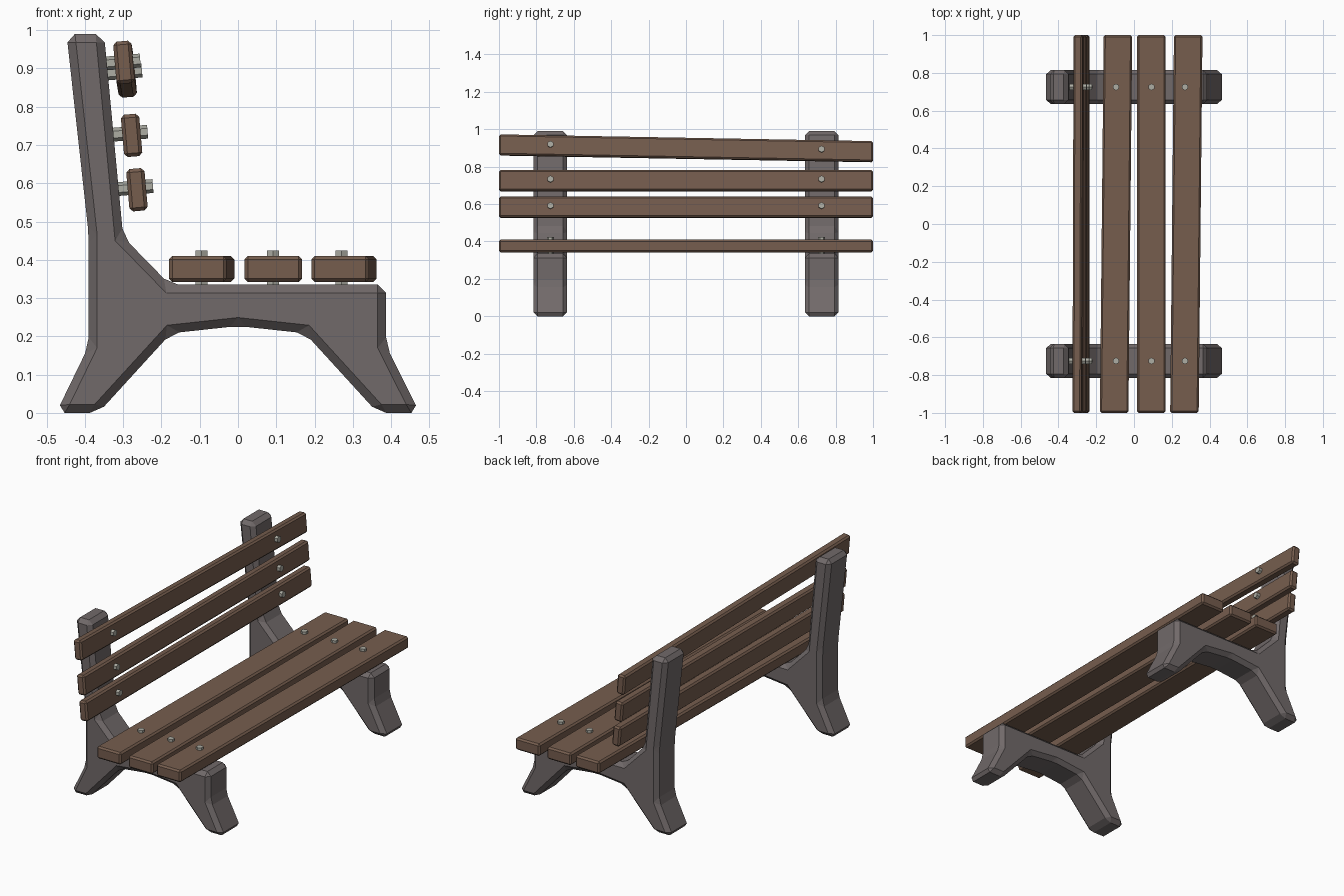
import bpy, bmesh, math
from mathutils import Matrix, Vector

cube = bpy.data.objects.get("Cube")
if cube:
    bpy.data.objects.remove(cube, do_unlink=True)


def material(name, rgb):
    m = bpy.data.materials.new(name)
    m.use_nodes = True
    m.diffuse_color = (*rgb, 1)
    m.node_tree.nodes["Principled BSDF"].inputs["Base Color"].default_value = (*rgb, 1)
    return m


WOOD = material("brown wood", (0.18, 0.11, 0.076))
CONCRETE = material("grey concrete", (0.165, 0.143, 0.143))
STEEL = material("pale steel", (0.42, 0.42, 0.37))
STAND_Y = 0.725
LEAN = math.radians(-5)


def finish(name, bm, mat, bevel=0):
    """Turn a bmesh into an object, optionally with chamfered edges."""
    bmesh.ops.recalc_face_normals(bm, faces=bm.faces)
    if bevel:
        bmesh.ops.bevel(bm, geom=bm.edges[:], offset=bevel, segments=1,
                        affect='EDGES', clamp_overlap=True)
    mesh = bpy.data.meshes.new(name)
    bm.to_mesh(mesh)
    bm.free()
    mesh.materials.append(mat)
    ob = bpy.data.objects.new(name, mesh)
    bpy.context.collection.objects.link(ob)
    return ob


def stand(name, y):
    # Side profile: back post, seat rest, two splayed feet and the arch
    profile = [(-0.475, 0), (-0.39, 0.175), (-0.39, 0.465), (-0.448, 0.99),
               (-0.35, 0.99), (-0.3, 0.46), (-0.178, 0.335), (0.387, 0.335),
               (0.387, 0.175), (0.475, 0), (0.365, 0), (0.175, 0.208),
               (0, 0.227), (-0.175, 0.208), (-0.365, 0)]
    bm = bmesh.new()
    face = bm.faces.new([bm.verts.new((x, y - 0.09, z)) for x, z in profile])
    side = bmesh.ops.extrude_face_region(bm, geom=[face])["geom"]
    bmesh.ops.translate(bm, vec=(0, 0.18, 0),
                        verts=[v for v in side if isinstance(v, bmesh.types.BMVert)])
    return finish(name, bm, CONCRETE, 0.022)


def slat(name, size, near, far, lean=0):
    """Board whose centre line runs from near (y = -1) to far (y = 1), given as (x, z)."""
    bm = bmesh.new()
    bmesh.ops.create_cube(bm, size=1)
    bmesh.ops.scale(bm, vec=(size[0], 2, size[1]), verts=bm.verts)
    bmesh.ops.rotate(bm, matrix=Matrix.Rotation(lean, 3, 'Y'), verts=bm.verts)
    for v in bm.verts:
        end = near if v.co.y < 0 else far
        v.co += Vector((end[0], 0, end[1]))
    return finish(name, bm, WOOD, 0.009)


def bolt(name, start, end):
    """Hexagonal bolt between two points."""
    a, b = Vector(start), Vector(end)
    bm = bmesh.new()
    bmesh.ops.create_cone(bm, cap_ends=True, segments=6, radius1=0.018,
                          radius2=0.018, depth=(b - a).length)
    turn = (b - a).to_track_quat('Z', 'Y').to_matrix().to_4x4()
    bmesh.ops.transform(bm, matrix=Matrix.Translation((a + b) / 2) @ turn, verts=bm.verts)
    return finish(name, bm, STEEL)


# Concrete stands
for label, sign in (("right", -1), ("left", 1)):
    stand(label + "_stand", sign * STAND_Y)

# Seat boards: x at the near end and at the far end, x of the bolts
seat = [("rear", -0.105, -0.085, -0.095), ("middle", 0.092, 0.092, 0.092),
        ("front", 0.267, 0.287, 0.27)]
for part, x0, x1, xb in seat:
    slat(part + "_seat_slat", (0.151, 0.068), (x0, 0.376), (x1, 0.376))
    for sign in (-1, 1):
        bolt(part + "_seat_bolt", (xb, sign * STAND_Y, 0.32), (xb, sign * STAND_Y, 0.424))

# Back boards: centre (x, z) at both ends; the top one hangs crooked
back = [("top", (-0.298, 0.916), (-0.292, 0.88)),
        ("middle", (-0.278, 0.725), (-0.278, 0.725)),
        ("lower", (-0.264, 0.583), (-0.264, 0.583))]
normal = Vector((math.cos(LEAN), 0, -math.sin(LEAN)))
for part, near, far in back:
    slat(part + "_back_slat", (0.048, 0.111), near, far, LEAN)
    for sign in (-1, 1):
        t = (sign * STAND_Y + 1) / 2
        c = Vector((near[0] + (far[0] - near[0]) * t, sign * STAND_Y,
                    near[1] + (far[1] - near[1]) * t + 0.006))
        bolt(part + "_back_bolt", c - normal * 0.056, c + normal * 0.042)
